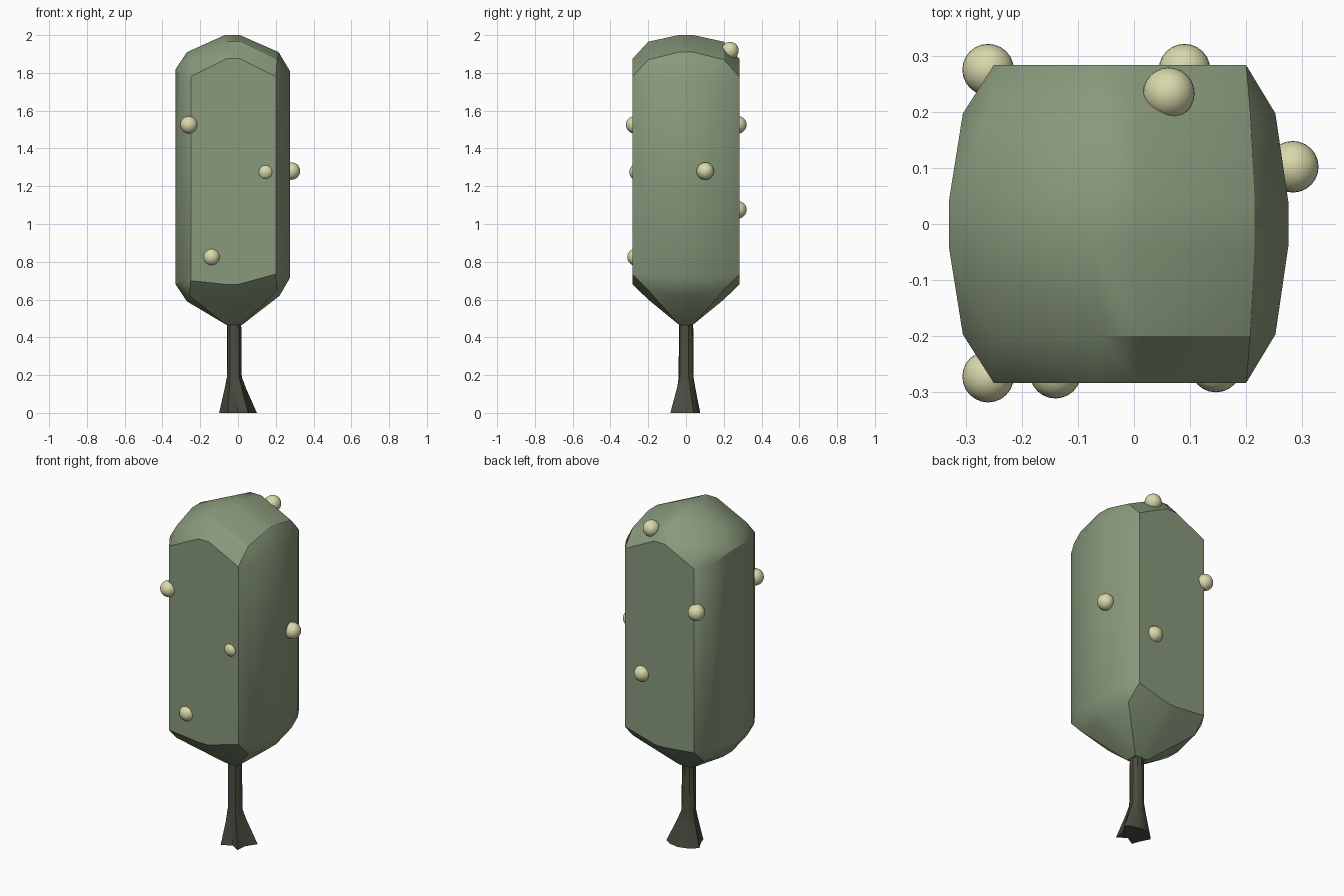
import bpy, bmesh, math

if "Cube" in bpy.data.objects:
    bpy.data.objects.remove(bpy.data.objects["Cube"])


def material(name, rgb):
    m = bpy.data.materials.new(name)
    m.diffuse_color = (*rgb, 1)
    m.use_nodes = True
    m.node_tree.nodes["Principled BSDF"].inputs["Base Color"].default_value = m.diffuse_color
    return m


def add_object(name, bm, mat, angle):
    bmesh.ops.recalc_face_normals(bm, faces=bm.faces)
    mesh = bpy.data.meshes.new(name)
    bm.to_mesh(mesh)
    bm.free()
    ob = bpy.data.objects.new(name, mesh)
    bpy.context.collection.objects.link(ob)
    mesh.materials.append(mat)
    bpy.ops.object.select_all(action='DESELECT')
    ob.select_set(True)
    bpy.context.view_layer.objects.active = ob
    bpy.ops.object.shade_smooth_by_angle(angle=math.radians(angle))
    return ob


leaf = material("leaf_green", (0.25, 0.32, 0.20))
bark = material("dark_bark", (0.07, 0.07, 0.05))
cream = material("pale_fruit", (0.69, 0.69, 0.41))

# Foliage: convex bevelled block; points (x, |y|, z) mirrored front to back
half = [
    # crown
    (-0.07, 0.04, 2.0), (0.01, 0.04, 2.0),
    (-0.06, 0.20, 1.965), (0.01, 0.20, 1.965),
    (-0.06, 0.283, 1.875), (0.01, 0.283, 1.875),
    (-0.27, 0.04, 1.91), (0.215, 0.04, 1.91),
    (-0.33, 0.04, 1.82), (0.275, 0.04, 1.81),
    (-0.257, 0.20, 1.87), (0.207, 0.20, 1.87),
    (-0.305, 0.197, 1.79), (0.252, 0.197, 1.785),
    (-0.25, 0.283, 1.78), (0.20, 0.283, 1.78),
    # underside
    (-0.06, 0.035, 0.465), (0.02, 0.035, 0.465),
    (-0.06, 0.20, 0.60), (0.01, 0.20, 0.60),
    (-0.06, 0.283, 0.68), (0.0, 0.283, 0.68),
    (-0.27, 0.04, 0.59), (0.22, 0.04, 0.62),
    (-0.33, 0.04, 0.68), (0.275, 0.04, 0.715),
    (-0.257, 0.20, 0.62), (0.207, 0.20, 0.65),
    (-0.305, 0.197, 0.70), (0.252, 0.197, 0.73),
    (-0.25, 0.283, 0.70), (0.20, 0.283, 0.735),
]
bm = bmesh.new()
for x, y, z in half:
    for s in (-1, 1):
        bm.verts.new((x, s * y, z))
bmesh.ops.convex_hull(bm, input=bm.verts)
bmesh.ops.dissolve_limit(bm, angle_limit=math.radians(1), verts=bm.verts, edges=bm.edges)
add_object("foliage", bm, leaf, 30)

# Trunk: round stem flaring into lobed roots
N = 10
root_outline = [(0.10, 0.04), (0.06, -0.02), (0.055, -0.083), (0.0, -0.05), (-0.055, -0.083),
                (-0.07, -0.04), (-0.10, 0.02), (-0.065, 0.055), (0.0, 0.075), (0.06, 0.065)]
bm = bmesh.new()
rings = []
for z, flare in ((0, 1.0), (0.13, 0.32), (0.19, 0.05), (0.52, 0.0)):
    ring = []
    for i, (rx, ry) in enumerate(root_outline):
        a = math.radians(20) - math.tau * i / N
        cx, cy = -0.02 + 0.038 * math.cos(a), 0.038 * math.sin(a)
        ring.append(bm.verts.new((cx + (rx - cx) * flare, cy + (ry - cy) * flare, z)))
    rings.append(ring)
for lo, hi in zip(rings, rings[1:]):
    for i in range(N):
        j = (i + 1) % N
        bm.faces.new((lo[i], lo[j], hi[j], hi[i]))
bm.faces.new(rings[0])
bm.faces.new(rings[-1])
add_object("trunk", bm, bark, 30)

# Fruit: small balls half sunk in the foliage
fruit = [(-0.26, -0.272, 1.525), (0.146, -0.254, 1.275), (-0.14, -0.265, 0.825),
         (0.283, 0.102, 1.28), (-0.26, 0.275, 1.525), (0.09, 0.275, 1.075),
         (0.062, 0.233, 1.918)]
for i, p in enumerate(fruit):
    bm = bmesh.new()
    bmesh.ops.create_uvsphere(bm, u_segments=24, v_segments=14, radius=0.046)
    bmesh.ops.translate(bm, vec=p, verts=bm.verts)
    add_object(f"fruit_{i + 1}", bm, cream, 40)
